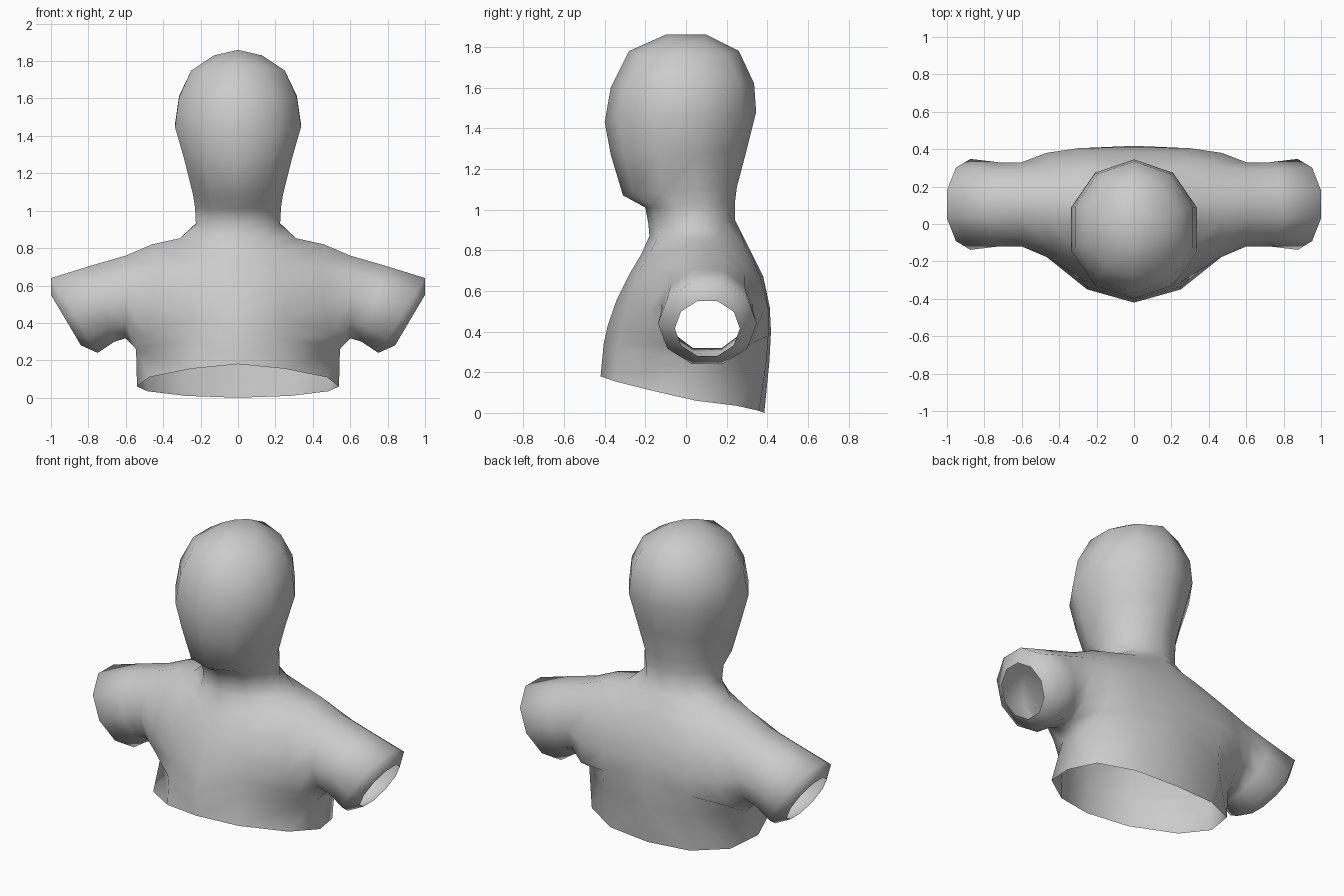
import bpy, bmesh, math

bm = bmesh.new()
V = lambda p: bm.verts.new(p)

# Torso half-rings, hem to shoulders; each runs front centre -> side -> back centre
TORSO = [
    [(0, -.42, .18), (.25, -.35, .155), (.475, -.17, .11), (.485, .25, .035), (.28, .36, .01), (0, .385, 0)],
    [(0, -.405, .34), (.25, -.335, .32), (.545, .01, .26), (.545, .19, .26), (.30, .395, .25), (0, .41, .25)],
    [(0, -.385, .43), (.245, -.315, .42), (.50, -.12, .34), (.51, .32, .34), (.30, .405, .38), (0, .418, .40)],
    [(0, -.34, .56), (.235, -.285, .55), (.46, -.18, .50), (.47, .38, .50), (.30, .405, .51), (0, .412, .52)],
    [(0, -.28, .68), (.21, -.235, .69), (.44, -.13, .70), (.46, .315, .70), (.28, .365, .67), (0, .38, .67)],
    [(0, -.22, .78), (.18, -.175, .79), (.46, .02, .82), (.46, .185, .82), (.25, .30, .79), (0, .315, .80)],
    [(0, -.18, .87), (.16, -.14, .86), (.31, 0, .853), (.31, .14, .853), (.17, .24, .87), (0, .265, .90)],
]
# Neck and head: front y, front z, back y, back z, half width, drop of the sides
HEAD = [
    (-.185, .93, .24, .95, .225, .01),
    (-.20, 1.01, .24, 1.03, .23, 0),
    (-.31, 1.07, .25, 1.11, .24, 0),
    (-.37, 1.27, .295, 1.28, .287, 0),
    (-.40, 1.43, .345, 1.48, .337, 0),
    (-.37, 1.60, .335, 1.62, .315, 0),
    (-.28, 1.78, .26, 1.78, .25, .03),
    (-.10, 1.86, .10, 1.86, .13, .03),
]


def head_ring(yf, zf, yb, zb, hw, drop):
    pts = []
    for i in range(6):
        a = math.radians(-90 + 36 * i)
        t = (math.sin(a) + 1) / 2
        c = math.cos(a) / math.cos(math.radians(18))
        pts.append((hw * c if 0 < i < 5 else 0, yf + (yb - yf) * t, zf + (zb - zf) * t - drop * c))
    return pts


rings = [[V(p) for p in r] for r in TORSO + [head_ring(*h) for h in HEAD]]

# Skin between rings, leaving the arm opening at the side
for r, (lo, hi) in enumerate(zip(rings, rings[1:])):
    for i in range(5):
        if i == 2 and r == 0:
            m = V((.54, .05, .06))
            for f in ((lo[2], m, hi[2]), (m, hi[3], hi[2]), (m, lo[3], hi[3])):
                bm.faces.new(f)
        elif i != 2 or r > 4:
            bm.faces.new((lo[i], lo[i + 1], hi[i + 1], hi[i]))

# Crown
bm.faces.new(rings[-1])

# Sleeve: top x,z, bottom x,z, radius along y; the last ring is the cuff lip
SLEEVE = [
    (.60, .76, .60, .318, .225),
    (.79, .705, .66, .30, .225),
    (1.0, .64, .75, .24, .243),
    (1.0, .55, .84, .28, .16),
]
loop = ([rings[5][2]] + [rings[r][3] for r in (5, 4, 3, 2, 1)]
        + [rings[r][2] for r in (1, 2, 3, 4)])
for tx, tz, bx, bz, rad in SLEEVE:
    ring = []
    for k in range(10):
        a = math.radians(108 - 36 * k)
        t = (1 + math.sin(a) / math.sin(math.radians(72))) / 2
        ring.append(V((bx + (tx - bx) * t, .105 + rad * math.cos(a), bz + (tz - bz) * t)))
    for k in range(10):
        j = (k + 1) % 10
        bm.faces.new((loop[k], loop[j], ring[j], ring[k]))
    loop = ring

bmesh.ops.recalc_face_normals(bm, faces=bm.faces)
for f in bm.faces:
    f.smooth = True
mesh = bpy.data.meshes.new("bust")
bm.to_mesh(mesh)
bm.free()
bust = bpy.data.objects.new("bust", mesh)
bpy.context.collection.objects.link(bust)

# Mirror to the other half
mod = bust.modifiers.new("Mirror", 'MIRROR')
mod.use_clip = True
mod.merge_threshold = .001
